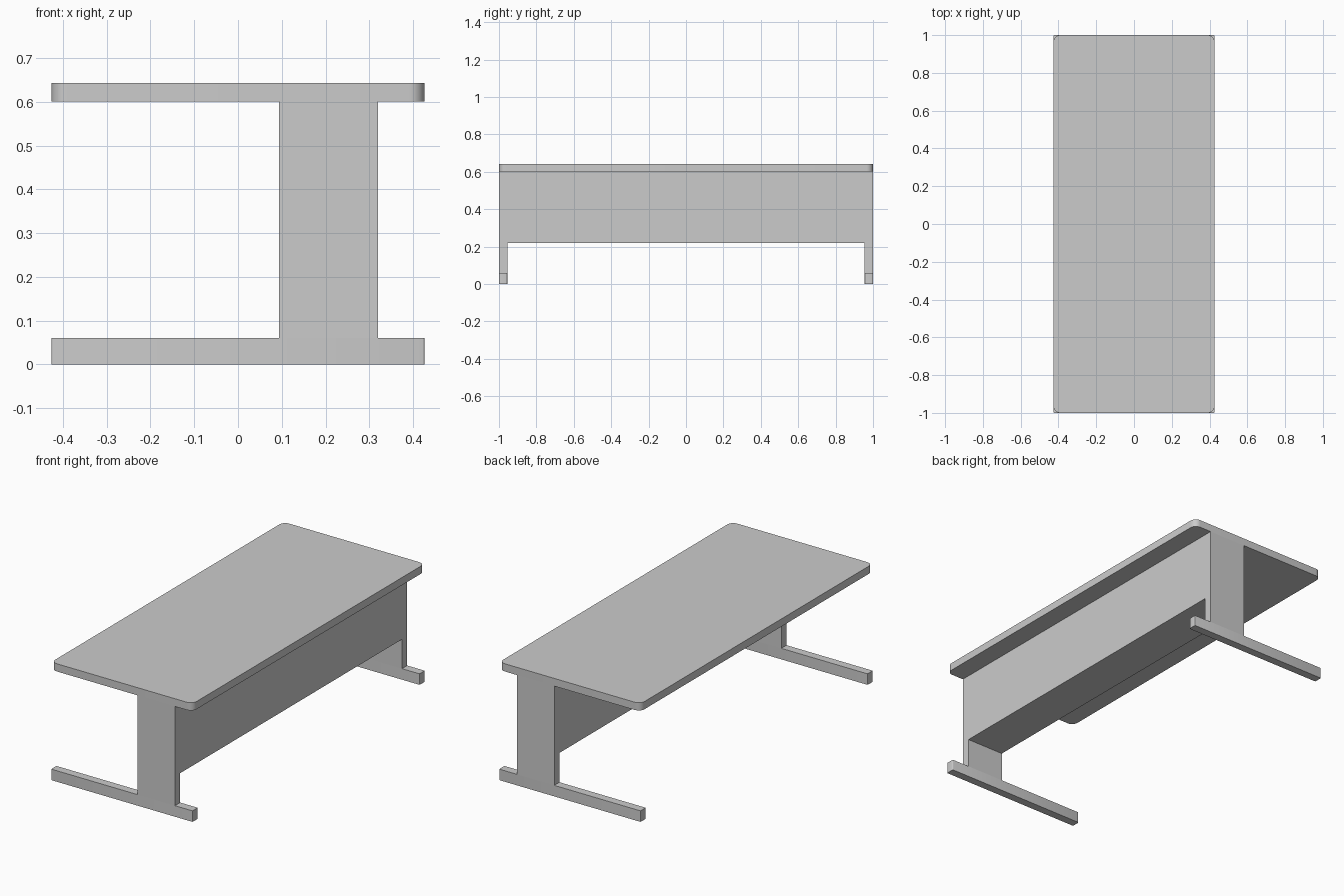
import bpy, bmesh, math

if "Cube" in bpy.data.objects:
    bpy.data.objects.remove(bpy.data.objects["Cube"])


def prism(name, pts, axis, lo, hi):
    """Extrude a closed outline along axis: 'z' takes (x, y), 'x' takes (y, z)."""
    bm = bmesh.new()
    place = (lambda p: (p[0], p[1], lo)) if axis == 'z' else (lambda p: (lo, p[0], p[1]))
    face = bm.faces.new([bm.verts.new(place(p)) for p in pts])
    ext = bmesh.ops.extrude_face_region(bm, geom=[face])
    d = hi - lo
    bmesh.ops.translate(bm, vec=(0, 0, d) if axis == 'z' else (d, 0, 0),
                        verts=[g for g in ext["geom"] if isinstance(g, bmesh.types.BMVert)])
    bmesh.ops.recalc_face_normals(bm, faces=bm.faces)
    mesh = bpy.data.meshes.new(name)
    bm.to_mesh(mesh)
    bm.free()
    ob = bpy.data.objects.new(name, mesh)
    bpy.context.collection.objects.link(ob)
    return ob


def rounded_rect(cx, cy, hx, hy, r, seg):
    pts = []
    for i, (sx, sy) in enumerate([(1, 1), (-1, 1), (-1, -1), (1, -1)]):
        for k in range(seg + 1):
            a = math.pi / 2 * (i + k / seg)
            pts.append((cx + sx * (hx - r) + r * math.cos(a),
                        cy + sy * (hy - r) + r * math.sin(a)))
    return pts


def smooth(ob):
    bpy.ops.object.select_all(action='DESELECT')
    ob.select_set(True)
    bpy.context.view_layer.objects.active = ob
    bpy.ops.object.shade_smooth_by_angle(angle=math.radians(35))


T = 0.045        # leg and foot thickness
TOP_Z = 0.601    # underside of the tabletop
FOOT_H = 0.06

# Tabletop with rounded corners
smooth(prism("tabletop", rounded_rect(0, 0, 0.426, 1.0, 0.035, 8), 'z', TOP_Z, 0.643))

# Two columns and the deep panel between them, one flush arch
arch = [(-1, FOOT_H), (-1 + T, FOOT_H), (-1 + T, 0.22), (1 - T, 0.22),
        (1 - T, FOOT_H), (1, FOOT_H), (1, TOP_Z), (-1, TOP_Z)]
prism("columns_and_panel", arch, 'x', 0.094, 0.32)

# Floor feet with slightly eased ends
for side, s in (("front", -1), ("back", 1)):
    smooth(prism(side + "_foot",
                 rounded_rect(0, s * (1 - T / 2), 0.426, T / 2, 0.004, 3), 'z', 0, FOOT_H))
